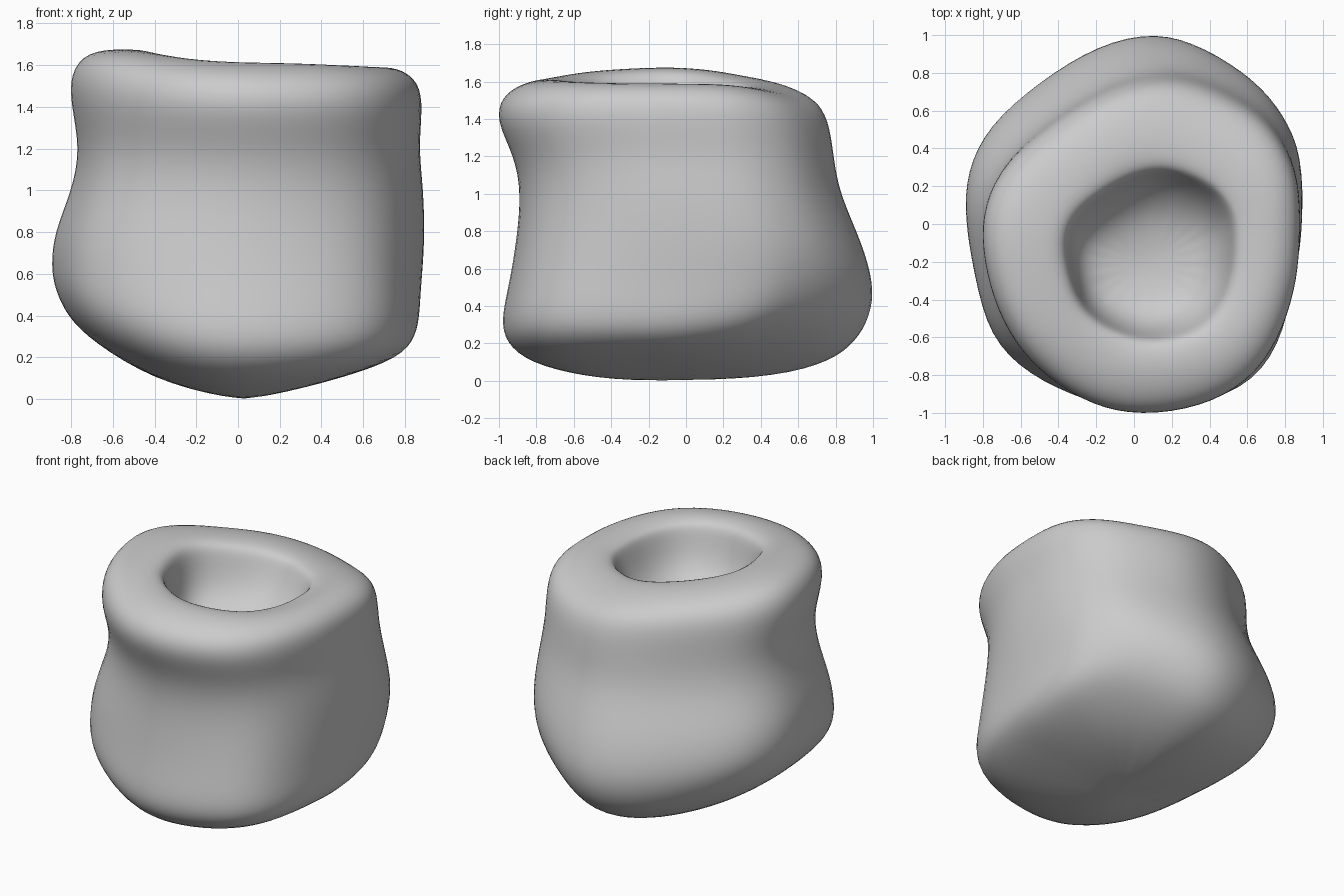
import bpy
import bmesh
from mathutils import Vector

# Remove the default cube
cube = bpy.data.objects.get("Cube")
if cube:
    bpy.data.objects.remove(cube, do_unlink=True)


def make_material(name, colour):
    material = bpy.data.materials.new(name)
    material.use_nodes = True
    material.diffuse_color = colour
    material.node_tree.nodes["Principled BSDF"].inputs["Base Color"].default_value = colour
    return material


# Lumpy horizontal outline of the vessel, in unit size
OUTLINE = [
    (1, 0), (1, .38), (.9, .6), (.75, .78), (.45, .93),
    (.15, 1), (-.2, .93), (-.55, .73), (-.85, .5), (-.98, .25),
    (-.99, 0), (-.93, -.3), (-.82, -.6), (-.6, -.8), (-.3, -.94),
    (0, -1), (.38, -.95), (.68, -.8), (.87, -.55), (.97, -.25),
]

# Ring: height, x range, y range, lift of the -x side, lift of the +x side
UNDERSIDE = [
    (.02, -.4, .42, -.55, .5, .07, .06),
    (.09, -.7, .74, -.84, .8, .19, .09),
    (.2, -.82, .84, -.97, .93, .2, .07),
]
WALL = [
    (.33, -.88, .865, -.99, 1, .2, .05),
    (.5, -.9, .87, -.95, 1.02, .14, .02),
    (.74, -.885, .885, -.91, .95, .06, 0),
    (1, -.8, .88, -.885, .83, 0, 0),
    (1.2, -.76, .855, -.92, .8, 0, 0),
    (1.39, -.805, .875, -1.02, .78, .02, 0),
]
RIM = [
    (1.52, -.81, .86, -.99, .73, .04, 0),
    (1.59, -.73, .76, -.88, .6, .08, 0),
    (1.62, -.55, .64, -.74, .43, .06, -.03),
    (1.6, -.39, .55, -.63, .31, .07, -.03),
]
CAVITY = [
    (1.54, -.35, .52, -.6, .28, .05, 0),
    (1.37, -.33, .48, -.56, .21, 0, 0),
    (1.23, -.25, .38, -.46, .06, 0, 0),
]

# Soft local dents and bulges: centre, radius, push
LUMPS = [
    ((.65, -.75, .45), .6, (.06, -.05, 0)),      # front bulge on the +x side
    ((.7, .75, .2), .7, (-.05, -.05, .12)),      # raised rear corner of the underside
    ((-.65, -.65, .65), .5, (-.03, -.03, 0)),    # front bulge on the -x side
    ((-.6, -.7, 1.48), .45, (.03, .03, 0)),      # dent below the rim
    ((.35, .6, 1.55), .6, (0, 0, -.06)),         # sagging back of the rim
]


def add_ring(bm, ring):
    """Fit the outline to the ring's ranges and bend its two sides up."""
    height, x_low, x_high, y_low, y_high, lift_low, lift_high = ring
    verts = []
    for u, v in OUTLINE:
        x = (x_low + x_high) / 2 + u * (x_high - x_low) / 2
        y = (y_low + y_high) / 2 + v * (y_high - y_low) / 2
        lift = lift_low if u < 0 else lift_high
        verts.append(bm.verts.new((x, y, height + lift * u * u)))
    return verts


def bridge(bm, lower, upper):
    count = len(lower)
    for i in range(count):
        j = (i + 1) % count
        bm.faces.new((lower[i], lower[j], upper[j], upper[i]))


def close_with_fan(bm, ring, centre):
    tip = bm.verts.new(centre)
    for i, vert in enumerate(ring):
        bm.faces.new((vert, ring[(i + 1) % len(ring)], tip))


def push_lump(bm, centre, radius, push):
    for vert in bm.verts:
        distance = (vert.co - Vector(centre)).length / radius
        if distance < 1:
            vert.co += Vector(push) * (1 - distance ** 2) ** 2


# Loft the vessel from the underside, over the rim and down into the cavity
bm = bmesh.new()
rings = [add_ring(bm, ring) for ring in UNDERSIDE + WALL + RIM + CAVITY]
for lower, upper in zip(rings, rings[1:]):
    bridge(bm, lower, upper)
close_with_fan(bm, rings[0], (.03, -.15, -.01))
close_with_fan(bm, rings[-1], (.07, -.2, 1.18))
for lump in LUMPS:
    push_lump(bm, *lump)
bmesh.ops.recalc_face_normals(bm, faces=bm.faces)

mesh = bpy.data.meshes.new("vessel_body")
bm.to_mesh(mesh)
bm.free()
mesh.materials.append(make_material("plain grey", (.6, .6, .6, 1)))
for face in mesh.polygons:
    face.use_smooth = True

vessel = bpy.data.objects.new("vessel_body", mesh)
bpy.context.collection.objects.link(vessel)

# Soften the surface; the slight scale makes up for the smoothing shrinkage
smoothing = vessel.modifiers.new("soften", "SUBSURF")
smoothing.levels = smoothing.render_levels = 2
vessel.scale = (1.013, 1.013, 1)
